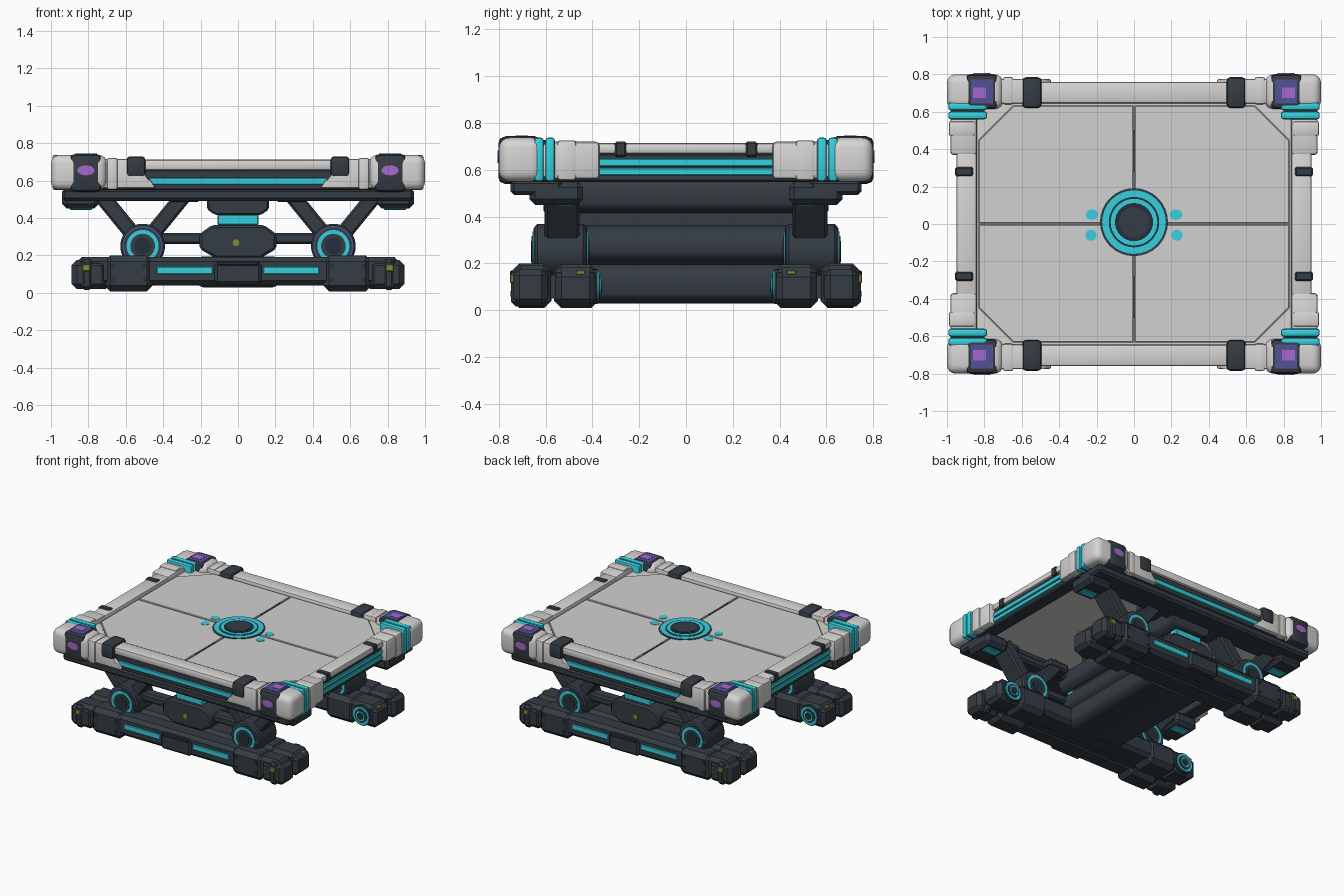
import bpy, bmesh, math
from mathutils import Matrix, Vector

if "Cube" in bpy.data.objects:
    bpy.data.objects.remove(bpy.data.objects["Cube"])


def material(name, r, g, b):
    m = bpy.data.materials.new(name)
    m.diffuse_color = (r, g, b, 1)
    m.use_nodes = True
    m.node_tree.nodes["Principled BSDF"].inputs["Base Color"].default_value = m.diffuse_color
    return m


LIGHT = material("light_grey", 0.68, 0.67, 0.66)
PANEL = material("panel_grey", 0.64, 0.64, 0.635)
SEAM = material("seam_grey", 0.27, 0.27, 0.27)
DARK = material("dark_slate", 0.034, 0.045, 0.056)
NAVY = material("deep_navy", 0.018, 0.030, 0.045)
CYAN = material("cyan", 0.035, 0.64, 0.74)
INDIGO = material("indigo", 0.085, 0.085, 0.30)
PURPLE = material("purple", 0.38, 0.14, 0.62)
OLIVE = material("olive_yellow", 0.24, 0.25, 0.04)


def finish(name, bm, mat, sym, bevel, seg):
    """Bevel, make an object and mirror it about the world axes named in sym."""
    if bevel:
        bmesh.ops.bevel(bm, geom=bm.edges[:], offset=bevel, segments=seg,
                        profile=0.5, affect='EDGES', clamp_overlap=True)
    bmesh.ops.recalc_face_normals(bm, faces=bm.faces[:])
    me = bpy.data.meshes.new(name)
    bm.to_mesh(me)
    bm.free()
    me.materials.append(mat)
    ob = bpy.data.objects.new(name, me)
    bpy.context.collection.objects.link(ob)
    if sym:
        mod = ob.modifiers.new("mirror", 'MIRROR')
        mod.use_axis = ('x' in sym, 'y' in sym, False)
        mod.use_mirror_merge = False
    return ob


def box(name, x, y, z, mat, sym="", bevel=0.0, seg=1, tilt=0.0):
    bm = bmesh.new()
    bmesh.ops.create_cube(bm, size=1)
    mid = Vector([(a + b) / 2 for a, b in (x, y, z)])
    size = Matrix.Diagonal((x[1] - x[0], y[1] - y[0], z[1] - z[0], 1))
    bm.transform(Matrix.Translation(mid) @ Matrix.Rotation(tilt, 4, 'Y') @ size)
    return finish(name, bm, mat, sym, bevel, seg)


def prism(name, pts, axis, a, b, mat, sym="", bevel=0.0, seg=1):
    """Extrude a profile: axis y uses (x, z) points, axis z uses (x, y)."""
    bm = bmesh.new()
    put = (lambda p, t: (p[0], t, p[1])) if axis == 'y' else (lambda p, t: (p[0], p[1], t))
    lo = [bm.verts.new(put(p, a)) for p in pts]
    hi = [bm.verts.new(put(p, b)) for p in pts]
    bm.faces.new(lo)
    bm.faces.new(hi[::-1])
    for i in range(len(pts)):
        j = (i + 1) % len(pts)
        bm.faces.new((lo[i], lo[j], hi[j], hi[i]))
    return finish(name, bm, mat, sym, bevel, seg)


def disc(name, c, r, axis, a, b, mat, sym="", n=32, bevel=0.0, rx=1.0):
    pts = [(c[0] + rx * r * math.cos(2 * math.pi * i / n),
            c[1] + r * math.sin(2 * math.pi * i / n)) for i in range(n)]
    return prism(name, pts, axis, a, b, mat, sym, bevel)


def mirrored(half):
    return half + [(-x, z) for x, z in reversed(half)]


# --- Platform deck: base plate, seam layer and four chamfered panels
box("deck_plate", (-.87, .87), (-.67, .67), (.655, .686), LIGHT)
prism("deck_seam_layer", mirrored([(.65, -.635), (.835, -.45), (.835, .45), (.65, .635)]),
      'z', .68, .688, SEAM)
prism("deck_panel", [(.006, .006), (.83, .006), (.83, .445), (.645, .63), (.006, .63)],
      'z', .683, .696, PANEL, "xy", .003)
box("deck_dark_seam", (-.007, .007), (.28, .5), (.688, .697), DARK, "y")
for r, top, mat in ((.182, .699, DARK), (.17, .701, CYAN), (.135, .703, NAVY),
                    (.125, .705, CYAN), (.102, .707, NAVY), (.08, .709, DARK)):
    disc("deck_emblem_ring", (0, .01), r, 'z', .685, top, mat)
disc("deck_light_spot", (.225, .05), .028, 'z', .69, .699, CYAN, "x", 16, rx=1.2)
disc("deck_light_spot_low", (.23, -.06), .03, 'z', .69, .699, CYAN, "x", 16)

# --- Frame rails along front/back and sides
box("front_top_rail", (-.64, .64), (.645, .76), (.655, .712), LIGHT, "y", .014, 2)
box("front_rail_body", (-.78, .78), (.64, .745), (.548, .66), DARK, "y", .008)
box("front_light_strip", (-.475, .475), (.72, .753), (.578, .615), CYAN, "y", .004)
box("side_top_rail", (.84, .95), (-.45, .45), (.668, .714), LIGHT, "x", .014, 2)
box("side_rail_body", (.835, .937), (-.7, .7), (.548, .672), DARK, "x", .008)
box("side_light_strip_low", (.9, .945), (-.375, .375), (.575, .607), CYAN, "x", .004)
box("side_light_strip_high", (.9, .945), (-.375, .375), (.614, .648), CYAN, "x", .004)
prism("front_bracket", [(.44, .56), (.74, .56), (.74, .716), (.54, .716), (.51, .63), (.47, .605)],
      'y', .645, .775, LIGHT, "xy", .008, 2)
box("front_bracket_rib", (.645, .70), (.64, .785), (.553, .722), LIGHT, "xy", .01, 2)
box("front_clip", (.495, .597), (.62, .785), (.62, .73), DARK, "xy", .02, 2)
box("side_bracket", (.84, .982), (.37, .62), (.56, .72), LIGHT, "xy", .016, 2)
box("side_bracket_rib", (.85, .99), (.47, .55), (.555, .726), LIGHT, "xy", .012, 2)
box("side_clip", (.86, .956), (.255, .305), (.655, .721), DARK, "xy", .008)

# --- Corner caps with dark band, coloured insets and cyan bands
box("corner_cap", (.7, 1.0), (.615, .8), (.55, .737), LIGHT, "xy", .045, 4)
box("corner_band", (.728, .9), (.615, .803), (.54, .742), DARK, "xy", .028, 2)
box("corner_band_top", (.755, .872), (.645, .772), (.735, .744), INDIGO, "xy")
box("corner_band_patch", (.79, .86), (.675, .73), (.738, .746), PURPLE, "xy")
disc("corner_band_lamp", (.813, .655), .027, 'y', .79, .807, PURPLE, "xy", 20, rx=1.7)
box("corner_light_band_outer", (.785, .993), (.608, .65), (.55, .738), CYAN, "xy", .014, 2)
box("corner_light_band_inner", (.785, .993), (.56, .602), (.55, .738), CYAN, "xy", .014, 2)
box("corner_band_gap", (.8, .98), (.59, .62), (.555, .728), DARK, "xy")

# --- Underside beams and corner pads
box("under_beam", (-.94, .94), (.53, .75), (.492, .556), DARK, "y", .015)
box("corner_pad", (.745, .94), (.44, .67), (.45, .55), DARK, "xy", .025)
box("corner_pad_light", (.78, .9), (.48, .55), (.444, .46), CYAN, "xy", .004)
box("arm_top_bracket", (.2, .37), (.45, .63), (.485, .55), DARK, "xy", .015)

# --- Splayed arms from each pivot wheel
for name, dx in (("outer_arm", .22), ("inner_arm", -.22)):
    cx, cz = .51 + dx / 2, .385
    length = math.hypot(dx, .27) + .05
    box(name, (cx - .043, cx + .043), (.455, .605), (cz - length / 2, cz + length / 2),
        DARK, "xy", .012, 1, math.atan2(dx, .27))

# --- Pivot wheels with stepped rings on both faces
disc("pivot_wheel", (.51, .25), .12, 'y', .43, .645, DARK, "xy", 32, .01)
for r, out, mat in ((.108, .004, INDIGO), (.1, .007, DARK), (.086, .011, CYAN),
                    (.066, .015, DARK), (.045, .019, NAVY)):
    disc("pivot_ring", (.51, .25), r, 'y', .43 - out, .645 + out, mat, "xy")
box("pivot_link", (.15, .45), (.48, .57), (.26, .32), DARK, "xy", .012)

# --- Central lift spine
prism("lower_spine", mirrored([(.12, .185), (.205, .235), (.205, .315), (.14, .362)]),
      'y', -.61, .61, DARK, "", .012)
box("spine_neck", (-.105, .105), (-.575, .575), (.35, .44), DARK)
box("neck_light", (-.11, .11), (.52, .582), (.362, .42), CYAN, "y", .006)
prism("upper_spine", mirrored([(.12, .415), (.165, .445), (.165, .545), (.14, .56)]),
      'y', -.61, .61, DARK, "", .01)
box("spine_mount", (-.13, .13), (-.4, .4), (.55, .66), DARK)
disc("spine_lamp", (-.01, .268), .019, 'y', .6, .616, OLIVE, "y", 8)

# --- Base: cross deck, twin rails and armour blocks
prism("base_cross_deck", mirrored([(.19, .028), (.24, .06), (.24, .16), (.2, .195)]),
      'y', -.42, .42, DARK, "", .01)
box("outer_base_rail", (-.86, .86), (.585, .73), (.04, .192), DARK, "y", .025)
box("inner_base_rail", (-.86, .86), (.385, .56), (.04, .185), DARK, "y", .025)
box("base_rail_core", (-.8, .8), (.5, .65), (.05, .15), DARK, "y")
box("outer_rail_block", (.455, .715), (.575, .745), (.008, .2), DARK, "xy", .032)
box("inner_rail_block", (.455, .7), (.375, .565), (.008, .195), DARK, "xy", .032)
box("outer_rail_end", (.7, .89), (.59, .74), (.02, .175), DARK, "xy", .028)
box("inner_rail_end", (.68, .88), (.385, .56), (.02, .17), DARK, "xy", .028)
box("rail_end_collar", (.775, .84), (.58, .748), (.015, .182), DARK, "xy", .02)
box("rail_centre_block", (-.125, .125), (.6, .748), (.045, .165), DARK, "y", .015)
box("rail_centre_lid", (-.11, .11), (.65, .752), (.145, .17), NAVY, "y", .006)
box("rail_light_strip", (.135, .435), (.7, .736), (.1, .14), CYAN, "xy", .004)
box("rail_end_lamp", (.79, .832), (.73, .752), (.115, .152), OLIVE, "xy", .004)
box("rail_side_lamp", (.84, .872), (.43, .47), (.15, .17), OLIVE, "xy", .004)
for bx in (.5, .67):
    for bz in (.07, .145):
        disc("rail_bolt", (bx, bz), .012, 'y', .735, .75, NAVY, "xy", 8)

# --- Ringed discs on the inner faces of the rail ends
for r, y0, mat in ((.075, .378, DARK), (.066, .372, CYAN), (.05, .367, DARK),
                   (.036, .363, CYAN), (.026, .36, NAVY)):
    disc("rail_inner_disc", (.765, .1), r, 'y', y0, .4, mat, "xy", 24)

# --- Smooth shading that keeps hard edges
for ob in bpy.context.collection.objects:
    ob.select_set(True)
    bpy.context.view_layer.objects.active = ob
bpy.ops.object.shade_smooth_by_angle(angle=math.radians(32))
